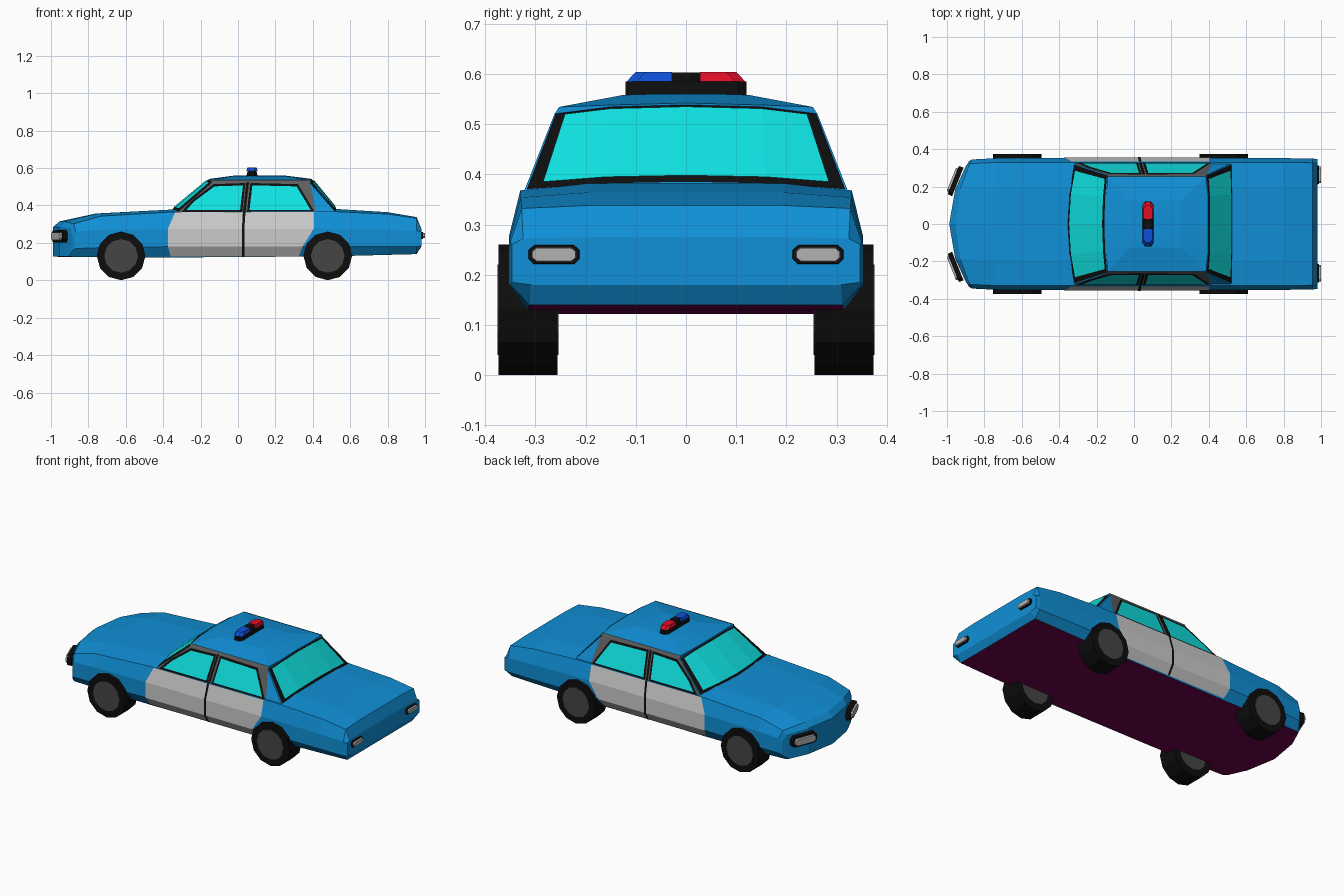
import bpy, bmesh, math
from mathutils import Vector, Matrix

if "Cube" in bpy.data.objects:
    bpy.data.objects.remove(bpy.data.objects["Cube"])

COLORS = dict(blue=(.005, .28, .68), glass=(.005, .75, .75), black=(.004, .004, .004),
              white=(.55, .55, .55), pillar=(.11, .11, .11), rim=(.06, .06, .06),
              maroon=(.16, .001, .07), lamp=(.45, .45, .45),
              red=(.75, .004, .02), beacon=(.004, .08, .7))
MATS = {}
for key, rgb in COLORS.items():
    MATS[key] = bpy.data.materials.new(key)
    MATS[key].diffuse_color = (*rgb, 1)


def mesh(name, verts, faces, colors, mirror=True, pick=None, center=None):
    """Mesh object with outward faces; mirror copies it across the car's centre plane."""
    me = bpy.data.meshes.new(name)
    me.from_pydata([tuple(v) for v in verts], [], faces)
    bm = bmesh.new()
    bm.from_mesh(me)
    bm.normal_update()
    for i, f in enumerate(bm.faces):
        c = f.calc_center_median()
        ref = Vector(center) if center else Vector((c.x * .8, 0, .3))
        if f.normal.dot(c - ref) < 0:
            f.normal_flip()
        f.material_index = pick(i) if pick else 0
    bm.to_mesh(me)
    bm.free()
    for c in colors:
        me.materials.append(MATS[c])
    ob = bpy.data.objects.new(name, me)
    bpy.context.collection.objects.link(ob)
    if mirror:
        m = ob.modifiers.new("mirror", 'MIRROR')
        m.use_axis = (False, True, False)
        m.merge_threshold = .0005
    return ob


def loft(rings):
    n = len(rings[0])
    verts = [p for r in rings for p in r]
    faces = [(k * n + i, k * n + i + 1, (k + 1) * n + i + 1, (k + 1) * n + i)
             for k in range(len(rings) - 1) for i in range(n - 1)]
    return verts, faces


# Body: half sections along x, the nose curved in plan
# x, top, shoulder, mid, low, bottom, half width, nose sweep
STATIONS = [(-.988, .285, .278, .24, .16, .128, .335, .115),
            (-.955, .315, .302, .26, .17, .125, .345, .09),
            (-.76, .357, .343, .27, .175, .124, .352, .03),
            (-.36, .378, .365, .275, .18, .122, .353, 0),
            (.5, .383, .368, .275, .18, .128, .353, 0),
            (.8, .364, .354, .27, .18, .136, .352, 0),
            (.955, .338, .332, .265, .18, .14, .35, 0),
            (.98, .275, .272, .26, .185, .18, .347, 0)]
rings = []
for x, zt, zs, zm, zl, zb, w, k in STATIONS:
    half = [(0, zb), (.55 * w, zb), (.89 * w, zb), (w, zl), (w, zm), (.935 * w, zs), (.55 * w, zt), (0, zt)]
    rings.append([(x + k * (y / .35) ** 2, y, z) for y, z in half])
verts, faces = loft(rings)
n_side = len(faces)
for o in (0, (len(rings) - 1) * 8):
    faces += [(o + a, o + a + 1, o + 6 - a, o + 7 - a) for a in range(3)]
mesh("body", verts, faces, ["blue", "maroon"],
     pick=lambda i: 1 if i < n_side - 7 and i % 7 < 2 else 0)

# Cabin: base ring, upper ring and roof ring (half, front centre to rear centre)
BASE = [(-.365, 0, .365), (-.355, .16, .365), (-.325, .325, .36), (.525, .325, .36), (.53, .16, .372), (.53, 0, .375)]
UPPER = [(-.155, 0, .538), (-.15, .15, .535), (-.14, .262, .52), (.385, .262, .52), (.395, .15, .534), (.395, 0, .538)]
ROOF = [(-.02, 0, .56), (-.02, .06, .56), (-.02, .125, .558), (.25, .125, .558), (.25, .06, .56), (.25, 0, .56)]
EDGE = [(x, y * .965, z + .014) if abs(y) > .2 else (x, y, z + .004) for x, y, z in UPPER]
verts, faces = loft([BASE, UPPER, EDGE, ROOF])
faces += [(18, 19, 22, 23), (19, 20, 21, 22)]
mesh("cabin", verts, faces, ["blue"])


# Windscreens: black surround with a glass pane just above it
def pane(name, low, high, t0, t1, inset, lift, color):
    out = Vector((-1 if low[0][0] < 0 else 1, 0, 1)) * lift
    rows = []
    for t in (t0, t1):
        pts = [Vector(a).lerp(Vector(b), t) for a, b in zip(low, high)]
        pts[2] = pts[2].lerp(pts[1], inset)
        rows.append([p + out for p in pts])
    v, f = loft(rows)
    mesh(name, v, f, [color])


for name, low, high in (("windscreen", BASE[:3], UPPER[:3]), ("rear_window", BASE[:2:-1], UPPER[:2:-1])):
    pane(name + "_surround", low, high, .05, .99, .03, .002, "black")
    pane(name + "_glass", low, high, .11, .95, .21, .005, "glass")


# Side windows: flat outlines laid on the sloping cabin side
def side_panel(name, outline, lift, color):
    pts = [(x, .325 - .394 * (z - .36) + lift, z) for x, z in outline]
    mesh(name, pts, [tuple(range(len(pts)))], [color])


def shrink(outline, d):
    """Move every edge of a convex outline inwards by d."""
    pts = [Vector(p) for p in outline]
    mid = sum(pts, Vector((0, 0))) / len(pts)
    lines = []
    for a, b in zip(pts, pts[1:] + pts[:1]):
        e = (b - a).normalized()
        nrm = Vector((-e.y, e.x))
        if nrm.dot(mid - a) < 0:
            nrm = -nrm
        lines.append((nrm, nrm.dot(a) + d))
    res = []
    for (n1, c1), (n2, c2) in zip(lines[-1:] + lines[:-1], lines):
        det = n1.x * n2.y - n1.y * n2.x
        res.append(((c1 * n2.y - c2 * n1.y) / det, (n1.x * c2 - n2.x * c1) / det))
    return res


side_panel("window_frame", [(-.325, .362), (-.14, .522), (.385, .522), (.395, .48), (.415, .362)], .001, "pillar")
mesh("roof_rail", [(-.142, .264, .52), (.387, .264, .52), (.387, .255, .535), (-.142, .255, .535)],
     [(0, 1, 2, 3)], ["pillar"])
FRONT_WINDOW = [(-.305, .364), (-.24, .432), (-.13, .514), (.04, .52), (.022, .364)]
REAR_WINDOW = [(.048, .364), (.066, .52), (.32, .514), (.365, .44), (.41, .364)]
for name, outline in (("front_side", FRONT_WINDOW), ("rear_side", REAR_WINDOW)):
    side_panel(name + "_surround", outline, .003, "black")
    side_panel(name + "_glass", shrink(outline, .012), .005, "glass")
side_panel("pillar_seam", [(.026, .362), (.04, .362), (.059, .525), (.045, .525)], .006, "black")

# White doors and the black seam between them, following the body side
LEVELS = [(.32, .128), (.3535, .18), (.3535, .275), (.331, .366)]


def skin(name, x0s, x1s, lift, color):
    v, f = loft([[(a, y + lift, z), (b, y + lift, z)] for (y, z), a, b in zip(LEVELS, x0s, x1s)])
    mesh(name, v, f, [color])


skin("doors", (-.36, -.375, -.375, -.335), (.325, .345, .405, .405), .002, "white")
skin("door_seam", (.021, .021, .021, .026), (.034, .034, .034, .04), .004, "black")

# Wheels: twelve-sided tyres with flat dark rims
for end, x in (("front", -.625), ("rear", .48)):
    for side, s in (("left", 1), ("right", -1)):
        for part, r, depth, color in (("tyre", .13, .117, "black"), ("rim", .09, .122, "rim")):
            bpy.ops.mesh.primitive_cylinder_add(vertices=12, radius=r, depth=depth,
                                                location=(x, s * .3145, .1305), rotation=(math.pi / 2, 0, 0))
            ob = bpy.context.object
            ob.name = f"{end}_{side}_{part}"
            ob.data.materials.append(MATS[color])


# Chamfered blocks for lamps: octagonal outline, tapered outer face
def block(name, w, h, depth, chamfer, taper, color, place, mirror=True):
    a, b, c = w / 2, h / 2, chamfer
    o = [(-a + c, -b), (a - c, -b), (a, -b + c), (a, b - c), (a - c, b), (-a + c, b), (-a, b - c), (-a, -b + c)]
    v = [(0, y, z) for y, z in o] + [(depth, y * (1 - taper / a), z * (1 - taper / b)) for y, z in o]
    f = [tuple(range(8)), tuple(range(8, 16))] + [(i, (i + 1) % 8, 8 + (i + 1) % 8, 8 + i) for i in range(8)]
    ob = mesh(name, v, f, [color], False, center=(depth / 2, 0, 0))
    ob.data.transform(place)
    if mirror:
        m = ob.modifiers.new("mirror", 'MIRROR')
        m.use_axis = (False, True, False)


head = Matrix.Translation((-.942, .225, .235)) @ Matrix.Rotation(math.pi - .38, 4, 'Z')
tail = Matrix.Translation((.965, .263, .24))
block("headlamp_bezel", .165, .066, .026, .016, .002, "black", head)
block("headlamp", .145, .052, .037, .014, .006, "lamp", head)
block("tail_lamp_bezel", .104, .04, .025, .011, .002, "black", tail)
block("tail_lamp", .096, .036, .035, .01, .005, "lamp", tail)


# Roof light bar: black base with red and blue ends
def bar(name, y0, y1, z0, z1, tip, color):
    """Bar segment whose y1 end is rounded in plan and slanted by tip."""
    s = 1 if y1 > y0 else -1
    v = []
    for z, t, w in ((z0, 0, .03), (z1, tip, .024)):
        e = y1 - s * t
        v += [(.075 + dx * w, y, z) for dx, y in
              ((-1, y0), (-1, e - s * .02), (-.5, e), (.5, e), (1, e - s * .02), (1, y0))]
    f = [tuple(range(6)), tuple(range(6, 12))] + [(i, (i + 1) % 6, 6 + (i + 1) % 6, 6 + i) for i in range(6)]
    mesh(name, v, f, [color], False, center=(.075, (y0 + y1) / 2, (z0 + z1) / 2))


for side, s, color in (("left", 1, "red"), ("right", -1, "beacon")):
    bar(side + "_light_bar_base", 0, s * .12, .556, .585, 0, "black")
    bar(side + "_beacon", s * .028, s * .118, .585, .604, .018, color)
    bar(side + "_light_bar_middle", 0, s * .029, .585, .603, 0, "black")

for m in bpy.data.materials:
    if m.users and not m.is_grease_pencil:
        m.use_nodes = True
        m.node_tree.nodes["Principled BSDF"].inputs["Base Color"].default_value = m.diffuse_color
